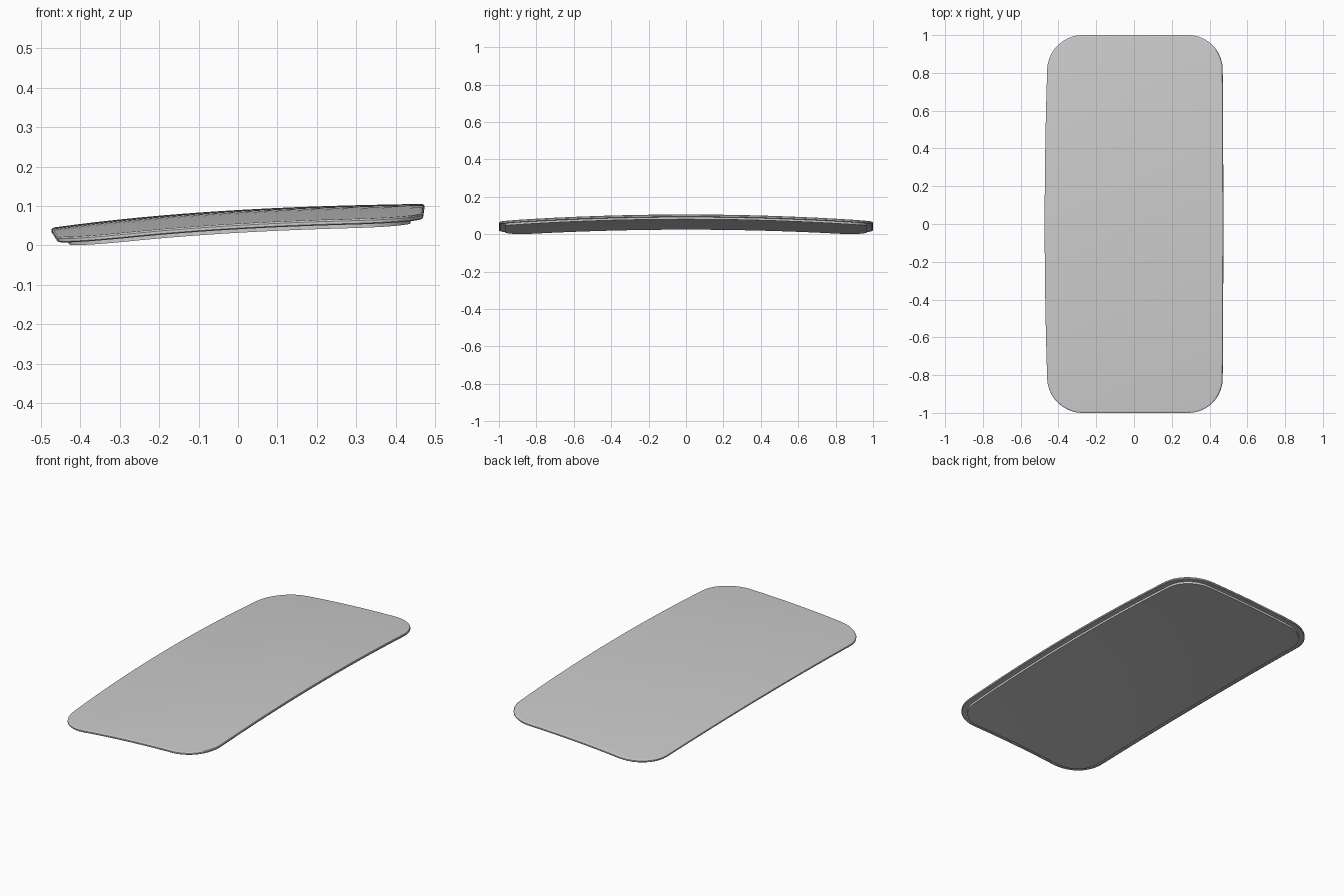
import bpy, bmesh, math

if "Cube" in bpy.data.objects:
    bpy.data.objects.remove(bpy.data.objects["Cube"])

R = 0.18          # corner radius in plan
NX, NC, NM = 20, 10, 24   # spans across, per corner, along the straight part


def height(x, y):
    """Crowned S-curve of the top skin."""
    return 0.09 + 0.0577 * x - 0.066 * x * x + 0.028 * x ** 3 - 0.035 * y * y


def stations(inset):
    """Rows (y, left x, right x) of the rounded, slightly bowed outline."""
    r, yc = R - inset, 1 - R
    corner = [(yc + r * math.sin(math.pi / 2 * i / NC),
               r - r * math.cos(math.pi / 2 * i / NC)) for i in range(NC + 1)]
    rows = [(-y, k) for y, k in reversed(corner)]
    rows += [(-yc + 2 * yc * i / NM, 0.0) for i in range(1, NM)]
    rows += corner
    return [(y, -0.473 + 0.02 * y * y + inset + k,
             0.473 - 0.005 * y * y - inset - k) for y, k in rows]


def outline(inset):
    """Closed anticlockwise boundary loop in plan."""
    s = stations(inset)

    def row(st):
        y, a, b = st
        return [(a + (b - a) * i / NX, y) for i in range(NX + 1)]
    return (row(s[0]) + [(b, y) for y, a, b in s[1:-1]]
            + row(s[-1])[::-1] + [(a, y) for y, a, b in s[-2:0:-1]])


def finish(name, bm):
    bmesh.ops.recalc_face_normals(bm, faces=bm.faces)
    me = bpy.data.meshes.new(name)
    bm.to_mesh(me)
    bm.free()
    ob = bpy.data.objects.new(name, me)
    bpy.context.collection.objects.link(ob)
    bpy.context.view_layer.objects.active = ob
    ob.select_set(True)
    bpy.ops.object.shade_smooth_by_angle(angle=math.radians(30))
    ob.select_set(False)
    return ob


def panel(name, inset, z_top, z_bottom):
    """Solid curved sheet between two offsets of the top skin."""
    bm = bmesh.new()
    for dz in (z_top, z_bottom):
        grid = []
        for y, a, b in stations(inset):
            xs = [a + (b - a) * i / NX for i in range(NX + 1)]
            grid.append([bm.verts.new((x, y, height(x, y) + dz)) for x in xs])
        for p, q in zip(grid, grid[1:]):
            for i in range(NX):
                bm.faces.new((p[i], p[i + 1], q[i + 1], q[i]))
    rim = [e for e in bm.edges if e.is_boundary]
    bmesh.ops.bridge_loops(bm, edges=rim)
    return finish(name, bm)


def ring(name, section):
    """Sweep a closed (inset, height offset) section round the outline."""
    bm = bmesh.new()
    loops = [[bm.verts.new((x, y, height(x, y) + dz)) for x, y in outline(i)]
             for i, dz in section]
    n = len(loops[0])
    for p, q in zip(loops, loops[1:] + loops[:1]):
        for i in range(n):
            j = (i + 1) % n
            bm.faces.new((p[i], p[j], q[j], q[i]))
    return finish(name, bm)


# Glass sheet, edge seal around it, inset lining underneath
panel("roof_glass", 0.009, 0.0, -0.013)
ring("edge_seal", [(0.009, 0.0), (0.003, -0.001), (0.0, -0.004),
                   (0.0, -0.011), (0.003, -0.014), (0.009, -0.014)])
panel("inner_lining", 0.032, -0.013, -0.025)
